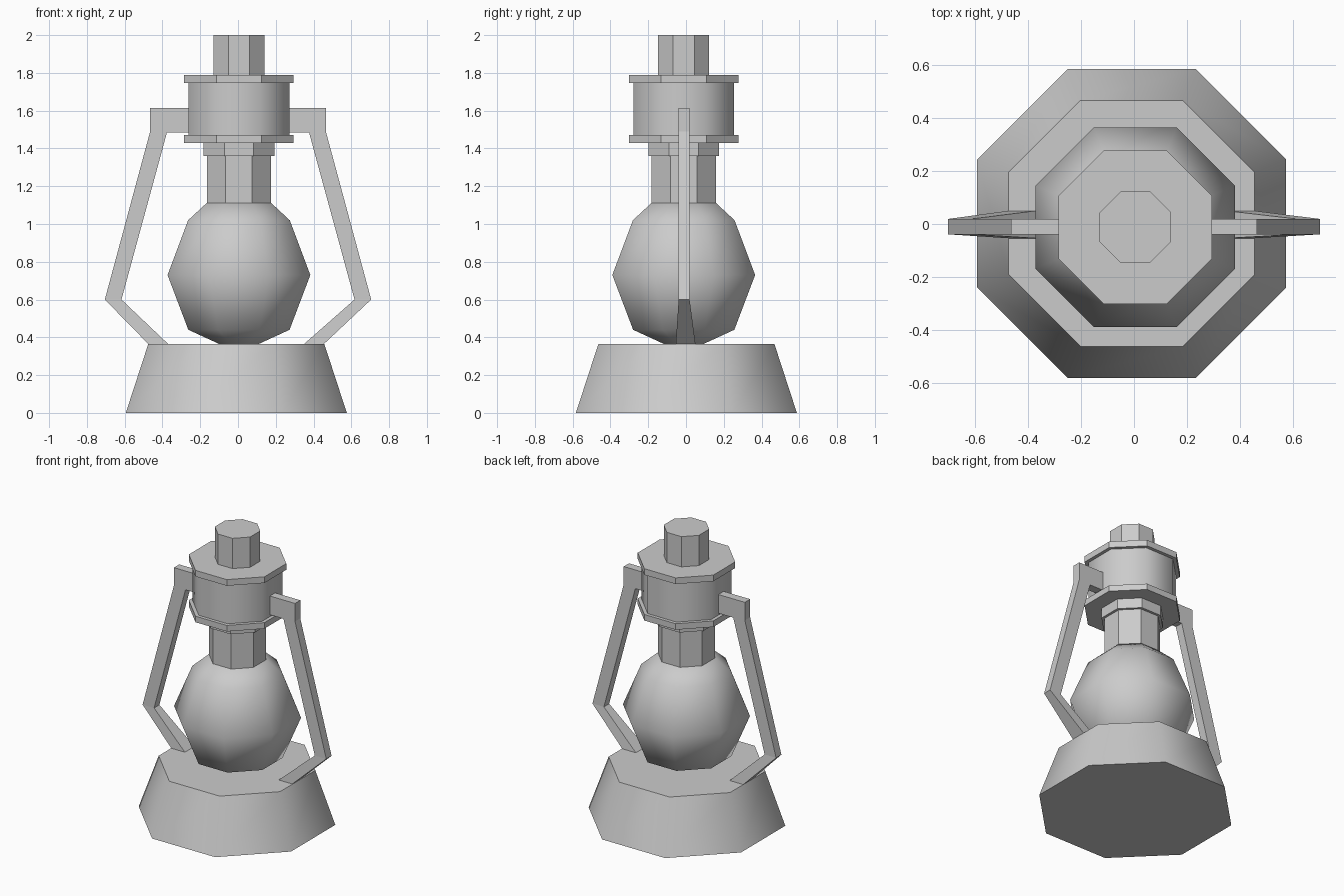
import bpy, bmesh, math

if "Cube" in bpy.data.objects:
    bpy.data.objects.remove(bpy.data.objects["Cube"])

SIDES = 8
FLAT = math.cos(math.pi / SIDES)  # converts flat-to-flat radius into corner radius


def finish(name, bm, smooth=False):
    bmesh.ops.recalc_face_normals(bm, faces=bm.faces)
    me = bpy.data.meshes.new(name)
    bm.to_mesh(me)
    bm.free()
    ob = bpy.data.objects.new(name, me)
    bpy.context.collection.objects.link(ob)
    if smooth:
        bpy.ops.object.select_all(action='DESELECT')
        ob.select_set(True)
        bpy.context.view_layer.objects.active = ob
        bpy.ops.object.shade_smooth_by_angle(angle=math.radians(60))
    return ob


def lathe(name, profile, centre=(0.005, -0.012), caps="", smooth=False):
    """Octagonal turning from (flat radius, z) points; caps: 'b' bottom, 't' top."""
    bm = bmesh.new()
    rings = []
    for r, z in profile:
        ring = []
        for i in range(SIDES):
            a = 2 * math.pi * (i + 0.5) / SIDES
            ring.append(bm.verts.new((centre[0] + r / FLAT * math.cos(a),
                                      centre[1] + r / FLAT * math.sin(a), z)))
        rings.append(ring)
    for lo, hi in zip(rings, rings[1:]):
        for i in range(SIDES):
            j = (i + 1) % SIDES
            bm.faces.new((lo[i], lo[j], hi[j], hi[i]))
    if "b" in caps:
        bm.faces.new(rings[0])
    if "t" in caps:
        bm.faces.new(rings[-1])
    return finish(name, bm, smooth)


# Fuel tank base
lathe("base", [(0.585, 0), (0.466, 0.365)], (-0.009, 0.002), "bt", True)

# Glass globe
lathe("globe", [(0.105, 0.365), (0.268, 0.44), (0.378, 0.73), (0.269, 1.02), (0.172, 1.11)],
      caps="t", smooth=True)

# Neck and stepped collar
lathe("neck", [(0.17, 1.11), (0.17, 1.36)])
lathe("collar", [(0.17, 1.36), (0.187, 1.36), (0.187, 1.43)])

# Drum between two rims
lathe("lower_rim", [(0.187, 1.43), (0.29, 1.43), (0.29, 1.472), (0.267, 1.472)])
lathe("drum", [(0.267, 1.472), (0.267, 1.747)], smooth=True)
lathe("upper_rim", [(0.267, 1.747), (0.29, 1.747), (0.29, 1.79), (0.135, 1.79)])

# Chimney
lathe("chimney", [(0.135, 1.79), (0.135, 2.0)], caps="t")

# Side arms: outline in x, z; points 4 and 5 are the flared foot
OUTLINE = [(0.262, 1.615), (0.465, 1.615), (0.465, 1.49), (0.705, 0.60), (0.465, 0.365),
           (0.36, 0.365), (0.617, 0.60), (0.376, 1.485), (0.262, 1.485)]
for side, label in ((1, "right"), (-1, "left")):
    bm = bmesh.new()
    front, back = [], []
    for i, (x, z) in enumerate(OUTLINE):
        foot = i in (4, 5)
        half, mid, dx = (0.052, -0.002, -0.01) if foot else (0.029, -0.01, 0)
        front.append(bm.verts.new((side * x + dx, mid - half, z)))
        back.append(bm.verts.new((side * x + dx, mid + half, z)))
    for vs in (front, back):
        bm.faces.new([vs[i] for i in (0, 1, 2, 3, 6, 7, 8)])
        bm.faces.new(vs[3:7])
    for i in range(len(OUTLINE)):
        j = (i + 1) % len(OUTLINE)
        bm.faces.new((front[i], front[j], back[j], back[i]))
    finish(label + "_arm", bm)
